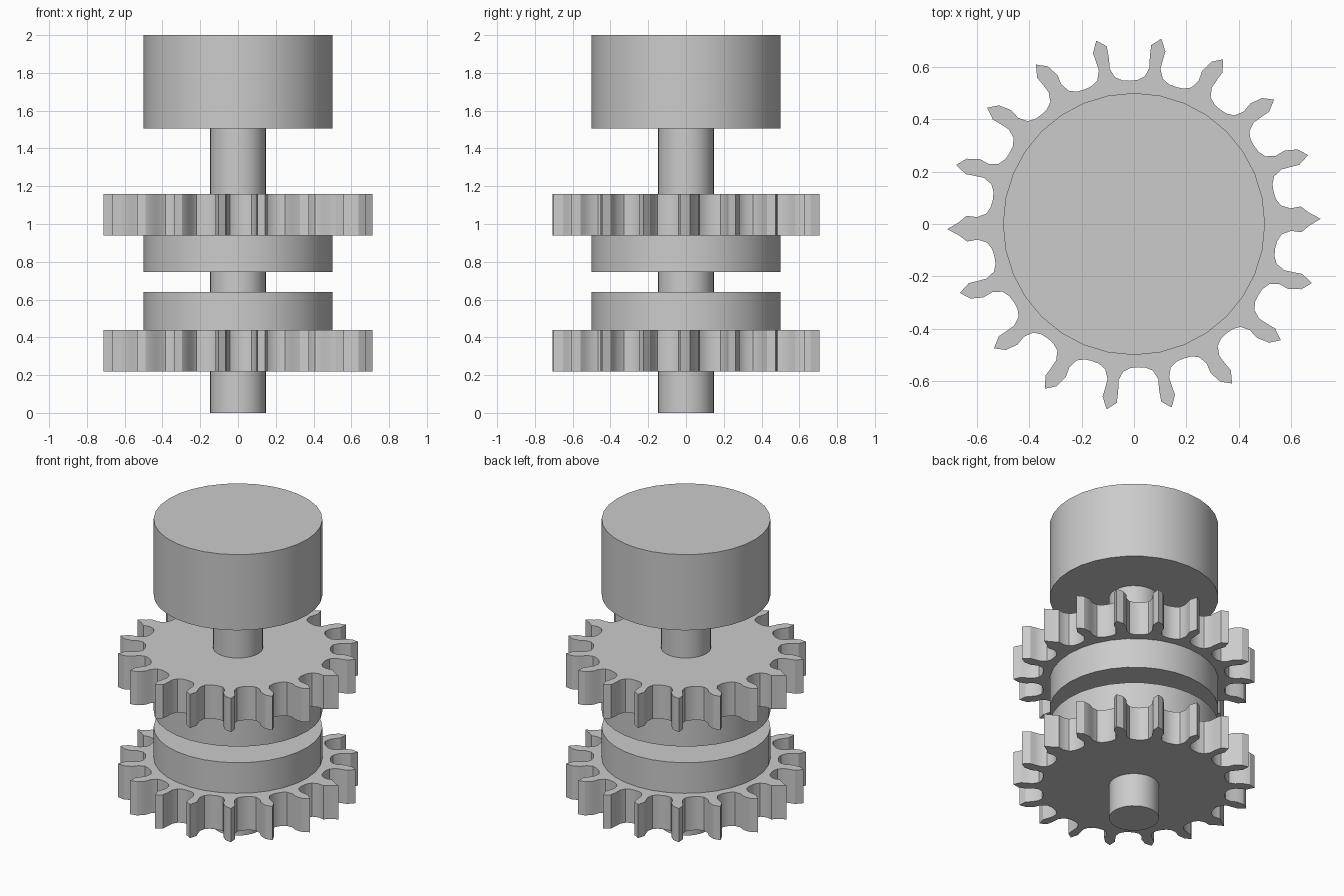
import bpy, bmesh, math

cube = bpy.data.objects.get("Cube")
if cube:
    bpy.data.objects.remove(cube, do_unlink=True)

GREY = (0.6, 0.6, 0.6, 1.0)
metal = bpy.data.materials.new("plain grey")
metal.use_nodes = True
metal.diffuse_color = GREY
metal.node_tree.nodes["Principled BSDF"].inputs["Base Color"].default_value = GREY


def polar(deg, radius):
    a = math.radians(deg)
    return radius * math.cos(a), radius * math.sin(a)


def prism(name, outline, z0, z1):
    """Extrude a closed outline between two heights."""
    bm = bmesh.new()
    base = bm.faces.new([bm.verts.new((x, y, z0)) for x, y in outline])
    ext = bmesh.ops.extrude_face_region(bm, geom=[base], use_keep_orig=True)
    for v in ext["geom"]:
        if isinstance(v, bmesh.types.BMVert):
            v.co.z = z1
    bmesh.ops.recalc_face_normals(bm, faces=bm.faces)
    mesh = bpy.data.meshes.new(name)
    bm.to_mesh(mesh)
    bm.free()
    mesh.materials.append(metal)
    obj = bpy.data.objects.new(name, mesh)
    bpy.context.collection.objects.link(obj)
    bpy.ops.object.select_all(action="DESELECT")
    obj.select_set(True)
    bpy.context.view_layer.objects.active = obj
    bpy.ops.object.shade_smooth_by_angle(angle=math.radians(30))
    return obj


def circle(radius, sides=32):
    return [polar(360 * i / sides, radius) for i in range(sides)]


def sprocket(teeth=18, phase=1.6):
    """Pointed teeth and round gaps, leaning alternately in each quarter."""
    half_gap = [(7.0, 0.64), (7.3, 0.60), (5.8, 0.565), (3.0, 0.55)]
    gap = [(-a, r) for a, r in half_gap] + [(0, 0.547)] + half_gap[::-1]
    tips = {0: [(-2.1, 0.67), (0, 0.713), (2.1, 0.67)],
            1: [(-1.9, 0.67), (0, 0.715), (2.9, 0.686)],
            -1: [(-2.9, 0.686), (0, 0.715), (1.9, 0.67)]}
    pitch = 360 / teeth
    points = []
    for k in range(teeth):
        q = k % 9
        tooth_lean = 0 if q == 0 else (1 if q < 5 else -1)
        gap_lean = 0 if q == 4 else (1 if q < 4 else -1)
        tooth_at = phase + pitch * k
        gap_at = tooth_at + pitch / 2 + 1.4 * gap_lean
        points += [polar(tooth_at + a, r) for a, r in tips[tooth_lean]]
        points += [polar(gap_at + a, r) for a, r in gap]
    return points


# Central shaft and top drum
prism("shaft", circle(0.148), 0.0, 1.52)
prism("top_drum", circle(0.5), 1.505, 2.0)

# Two toothed wheels with their hubs facing each other
prism("lower_sprocket", sprocket(), 0.22, 0.44)
prism("lower_hub", circle(0.5), 0.44, 0.64)
prism("upper_hub", circle(0.5), 0.745, 0.94)
prism("upper_sprocket", sprocket(), 0.94, 1.16)
